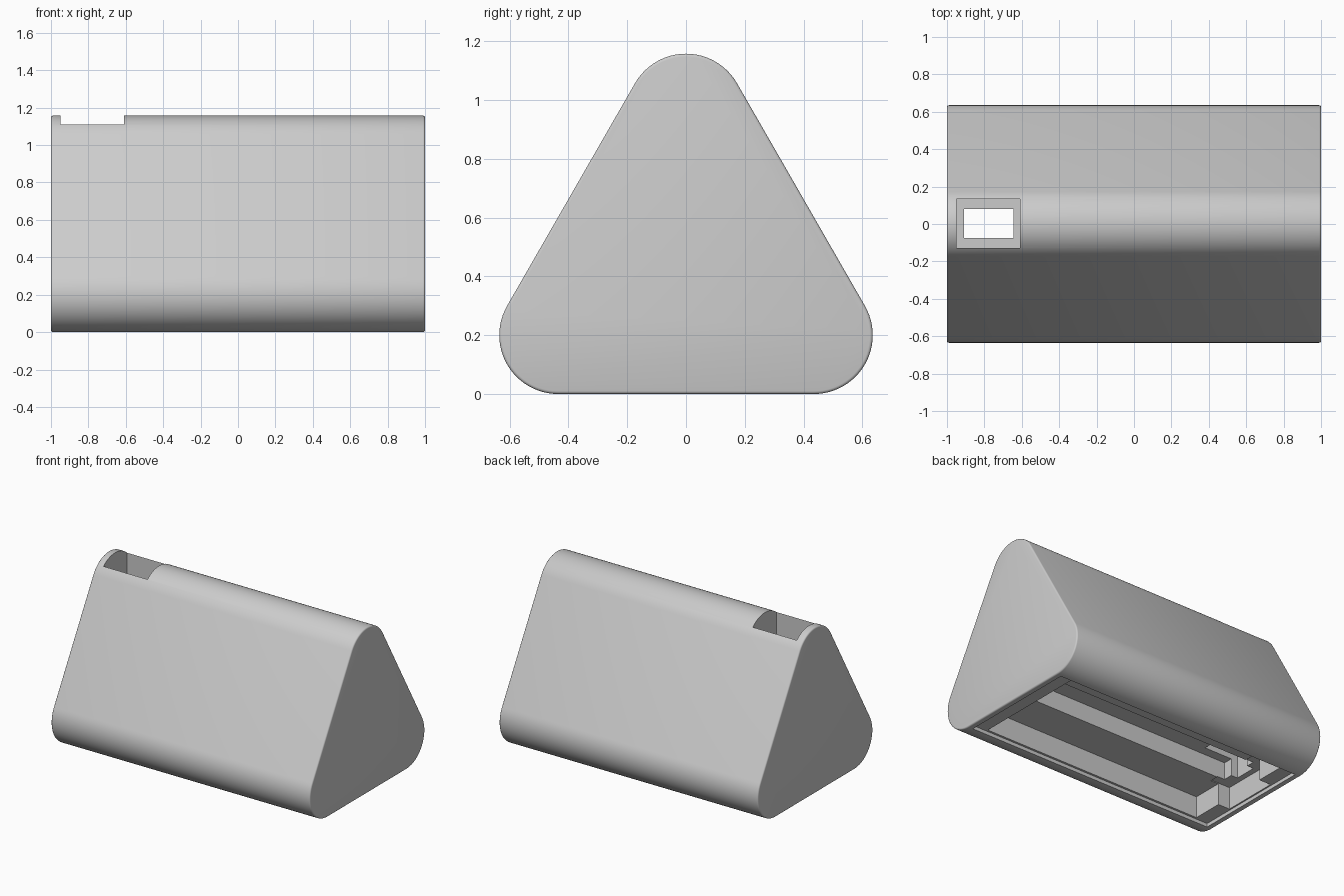
import bpy, bmesh, math
from mathutils import Vector

cube = bpy.data.objects.get("Cube")
if cube:
    bpy.data.objects.remove(cube, do_unlink=True)

# Single plain plastic colour
grey = bpy.data.materials.new("light_grey_plastic")
grey.use_nodes = True
COLOUR = (0.6, 0.6, 0.6, 1)
grey.diffuse_color = COLOUR
grey.node_tree.nodes["Principled BSDF"].inputs["Base Color"].default_value = COLOUR

RADIUS, LENGTH, SEGMENTS = 0.2, 2.0, 24


def add_object(name, bm):
    bmesh.ops.recalc_face_normals(bm, faces=bm.faces)
    mesh = bpy.data.meshes.new(name)
    bm.to_mesh(mesh)
    bm.free()
    mesh.materials.append(grey)
    obj = bpy.data.objects.new(name, mesh)
    bpy.context.collection.objects.link(obj)
    return obj


def box(name, x, y, z):
    bm = bmesh.new()
    bmesh.ops.create_cube(bm, size=1)
    for v in bm.verts:
        v.co = Vector([lo + (c + 0.5) * (hi - lo) for c, (lo, hi) in zip(v.co, (x, y, z))])
    return add_object(name, bm)


# Rounded triangular prism, with softened end edges
bm = bmesh.new()
corners = [((0.435, 0.2), -90), ((0, 0.957), 30), ((-0.435, 0.2), 150)]
ring = []
for (cy, cz), start in corners:
    for i in range(SEGMENTS + 1):
        a = math.radians(start + 120 * i / SEGMENTS)
        ring.append(bm.verts.new((-LENGTH / 2, cy + RADIUS * math.cos(a), cz + RADIUS * math.sin(a))))
end = bm.faces.new(ring)
out = bmesh.ops.extrude_face_region(bm, geom=[end], use_keep_orig=True)
for v in out["geom"]:
    if isinstance(v, bmesh.types.BMVert):
        v.co.x += LENGTH
bmesh.ops.recalc_face_normals(bm, faces=bm.faces)
end_edges = [e for e in bm.edges if abs(e.verts[0].co.x - e.verts[1].co.x) < 1e-4]
bmesh.ops.bevel(bm, geom=end_edges, offset=0.01, segments=3, profile=0.5, affect='EDGES')
housing = add_object("housing", bm)

# Hollows: lid recess, stepped compartment, end slot, top pocket and its shaft
cutters = [
    box("lid_recess", (-0.96, 0.96), (-0.43, 0.43), (-0.1, 0.025)),
    box("lower_compartment", (-0.86, 0.85), (-0.415, 0.415), (-0.1, 0.175)),
    box("upper_channel", (-0.86, 0.85), (-0.14, 0.14), (-0.1, 0.3)),
    box("end_slot", (-0.95, -0.8), (-0.2, 0.2), (-0.1, 0.18)),
    box("top_pocket", (-0.95, -0.61), (-0.128, 0.134), (0.9, 1.3)),
    box("shaft", (-0.91, -0.645), (-0.074, 0.081), (-0.1, 1.2)),
]
for cutter in cutters:
    mod = housing.modifiers.new(cutter.name, 'BOOLEAN')
    mod.operation = 'DIFFERENCE'
    mod.solver = 'EXACT'
    mod.object = cutter
    cutter.hide_render = True

# Apply the cuts, then drop the cutters
bpy.context.view_layer.update()
graph = bpy.context.evaluated_depsgraph_get()
cut_mesh = bpy.data.meshes.new_from_object(housing.evaluated_get(graph))
housing.modifiers.clear()
housing.data = cut_mesh
cut_mesh.materials.clear()
cut_mesh.materials.append(grey)
for cutter in cutters:
    bpy.data.objects.remove(cutter, do_unlink=True)

bpy.ops.object.select_all(action='DESELECT')
housing.select_set(True)
bpy.context.view_layer.objects.active = housing
bpy.ops.object.shade_smooth_by_angle(angle=math.radians(35))
